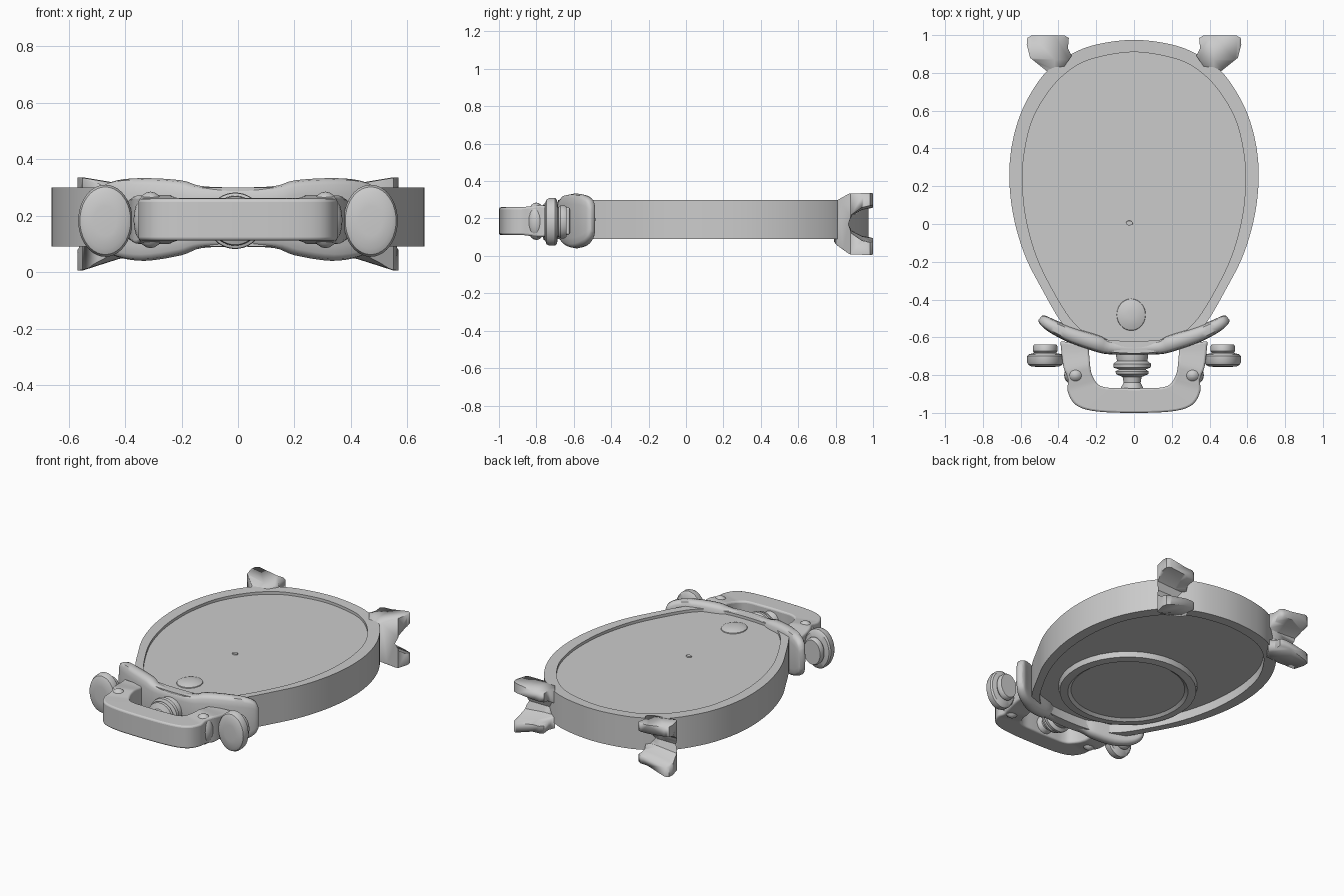
import bpy, bmesh, math
from mathutils import Vector

if "Cube" in bpy.data.objects:
    bpy.data.objects.remove(bpy.data.objects["Cube"])


def finish(name, bm, angle=35, bevel=0):
    bmesh.ops.recalc_face_normals(bm, faces=bm.faces)
    me = bpy.data.meshes.new(name)
    bm.to_mesh(me)
    bm.free()
    ob = bpy.data.objects.new(name, me)
    bpy.context.collection.objects.link(ob)
    if bevel:
        m = ob.modifiers.new("bevel", 'BEVEL')
        m.width, m.segments, m.angle_limit = bevel, 3, math.radians(40)
    bpy.ops.object.select_all(action='DESELECT')
    ob.select_set(True)
    bpy.context.view_layer.objects.active = ob
    bpy.ops.object.shade_smooth_by_angle(angle=math.radians(angle))
    return ob


def loft(name, rings, angle=35, bevel=0):
    """Skin equal-sized closed rings and cap both ends."""
    bm = bmesh.new()
    vs = [[bm.verts.new(p) for p in r] for r in rings]
    n = len(vs[0])
    for a, b in zip(vs, vs[1:]):
        for i in range(n):
            bm.faces.new((a[i], a[(i + 1) % n], b[(i + 1) % n], b[i]))
    bm.faces.new(vs[0])
    bm.faces.new(vs[-1])
    return finish(name, bm, angle, bevel)


def spline(pts, steps=6, closed=False):
    """Catmull-Rom curve through points of any dimension."""
    n, out = len(pts), []
    get = lambda i: Vector(pts[i % n] if closed else pts[max(0, min(n - 1, i))])
    for i in range(n if closed else n - 1):
        a, b, c, d = (get(i + k) for k in (-1, 0, 1, 2))
        for s in range(steps):
            t = s / steps
            out.append(0.5 * (2 * b + (c - a) * t + (2 * a - 5 * b + 4 * c - d) * t * t
                              + (3 * b - a - 3 * c + d) * t ** 3))
    return out if closed else out + [Vector(pts[-1])]


def egg(half):
    """Closed outline from the right half, first and last point on the axis."""
    return spline(half + [(-x, y) for x, y in half[-2:0:-1]], closed=True)


def at(outline, z):
    return [(p[0], p[1], z) for p in outline]


def lathe(name, prof, centre, axis='Y', sx=1, sz=1, n=40):
    """Stack of elliptical rings (radius, position) along y or z."""
    rings = []
    for r, h in prof:
        ring = []
        for i in range(n):
            u, v = r * sx * math.cos(math.tau * i / n), r * sz * math.sin(math.tau * i / n)
            off = (u, h, v) if axis == 'Y' else (u, v, h)
            ring.append(Vector(centre) + Vector(off))
        rings.append(ring)
    return loft(name, rings)


# Egg-shaped shell: rim with recessed panel on both sides
outer = egg([(0, .975), (.2, .95), (.34, .895), (.47, .80), (.58, .63), (.64, .45), (.66, .26),
             (.64, .05), (.58, -.16), (.49, -.34), (.37, -.54), (.24, -.65), (0, -.685)])
inner = egg([(0, .91), (.18, .885), (.31, .835), (.43, .73), (.53, .57), (.575, .41), (.59, .25),
             (.575, .05), (.52, -.16), (.43, -.35), (.32, -.52), (.2, -.60), (0, -.62)])
loft("shell", [at(inner, .15), at(inner, .09), at(outer, .09),
               at(outer, .30), at(inner, .298), at(inner, .28)])

# Round boss with a shallow dish on the underside
lathe("underside_boss", [(.43, .16), (.42, .115), (.37, .11), (.35, .125)], (-.06, -.13, 0), 'Z')

# Top details
lathe("top_knob", [(.08, .27), (.075, .285), (.05, .295), (.02, .299)], (-.015, -.48, 0), 'Z', 1, 1.1)
lathe("centre_pin", [(.02, .27), (.018, .288)], (-.025, .005, 0), 'Z', 1, .7, 10)

# Rear forked feet: C profile across y-z, trimmed by the outline seen from above
upper = [(.78, .125), (.82, .145), (.87, .164), (1.01, .166), (1.01, .105), (.94, .088), (.885, .05)]
fork = [(y, h) for y, h in upper] + [(.868, 0)] + [(y, -h) for y, h in upper[::-1]]
plan = [(.33, .89), (.35, .93), (.345, .985), (.37, .999), (.54, .999), (.565, .985), (.568, .95),
        (.55, .88), (.45, .80), (.40, .79)]
for s, side in ((1, "right"), (-1, "left")):
    c = lambda x, up, low: [(s * x, y, .17 + h * (up if h > 0 else low)) for y, h in fork]
    foot = loft("rear_foot_" + side, [c(.28, .84, .70), c(.42, .87, .74), c(.55, 1.0, .99),
                                      c(.60, 1.0, 1.0)], 30)
    cut = loft("foot_cutter_" + side, [at([(s * x, y) for x, y in plan], z) for z in (-.2, .6)])
    cut.hide_render = True
    cut.hide_set(True)
    m = foot.modifiers.new("trim", 'BOOLEAN')
    m.operation, m.object, m.solver = 'INTERSECT', cut, 'EXACT'
    foot.modifiers.move(len(foot.modifiers) - 1, 0)

# Curved front brace with flared wings: x, y, half thickness, z low, z high
half = [(0, -.66, .032, .09, .30), (.13, -.652, .038, .085, .305), (.2, -.63, .045, .06, .325),
        (.33, -.588, .042, .04, .333), (.43, -.542, .036, .055, .325), (.48, -.51, .028, .09, .30),
        (.497, -.497, .015, .13, .26)]
stations = spline([(-q[0],) + q[1:] for q in half[:0:-1]] + half, 4)
rings = []
for i, q in enumerate(stations):
    d = stations[min(i + 1, len(stations) - 1)] - stations[max(i - 1, 0)]
    nrm = Vector((-d[1], d[0])).normalized()
    zc, hz = (q[3] + q[4]) / 2, (q[4] - q[3]) / 2
    ring = []
    for k in range(16):
        a = math.tau * k / 16
        u, v = (math.copysign(abs(f) ** .5, f) for f in (math.cos(a), math.sin(a)))
        ring.append((q[0] + nrm.x * q[2] * u, q[1] + nrm.y * q[2] * u, zc + hz * v))
    rings.append(ring)
loft("front_brace", rings, 50)

# U-shaped front frame, arms slightly taller than the bar
out_h = [(.39, -.62), (.375, -.75), (.35, -.82), (.35, -.89), (.305, -.96), (.2, -.992), (0, -1)]
in_h = [(.24, -.64), (.235, -.72), (.225, -.79), (.195, -.845), (.15, -.865), (.08, -.868), (0, -.87)]
full = lambda h: spline(h + [(-x, y) for x, y in h[-2::-1]], 5)
rings = []
for o, i in zip(full(out_h), full(in_h)):
    e = .012 * max(0, 1 - abs(o.y + .78) / .1)
    rings.append([(o.x, o.y, .112 - e), (o.x, o.y, .26 + e),
                  (i.x, i.y, .262 + e), (i.x, i.y, .112 - e)])
loft("front_frame", rings, 40, .022)

# Paired front parts: oval pads with stub, lugs on the frame
for s, side in ((1, "right"), (-1, "left")):
    lathe("oval_pad_" + side,
          [(.04, -.757), (.075, -.754), (.09, -.745), (.096, -.73), (.096, -.70), (.088, -.69),
           (.058, -.683), (.066, -.672), (.066, -.65), (.06, -.638)],
          (s * .47, 0, .182), 'Y', 1, 1.33)
    bm = bmesh.new()
    bmesh.ops.create_uvsphere(bm, u_segments=20, v_segments=12, radius=1)
    for v in bm.verts:
        v.co = Vector((s * .31 + v.co.x * .06, -.80 + v.co.y * .055, .185 + v.co.z * .1))
    finish("frame_lug_" + side, bm)

# Central spool between frame and brace
lathe("spool", [(.06, -.88), (.058, -.865), (.045, -.84), (.05, -.81), (.085, -.795), (.088, -.78),
                (.07, -.77), (.098, -.76), (.10, -.74), (.08, -.725), (.085, -.70), (.085, -.67)],
      (-.01, 0, .182))
